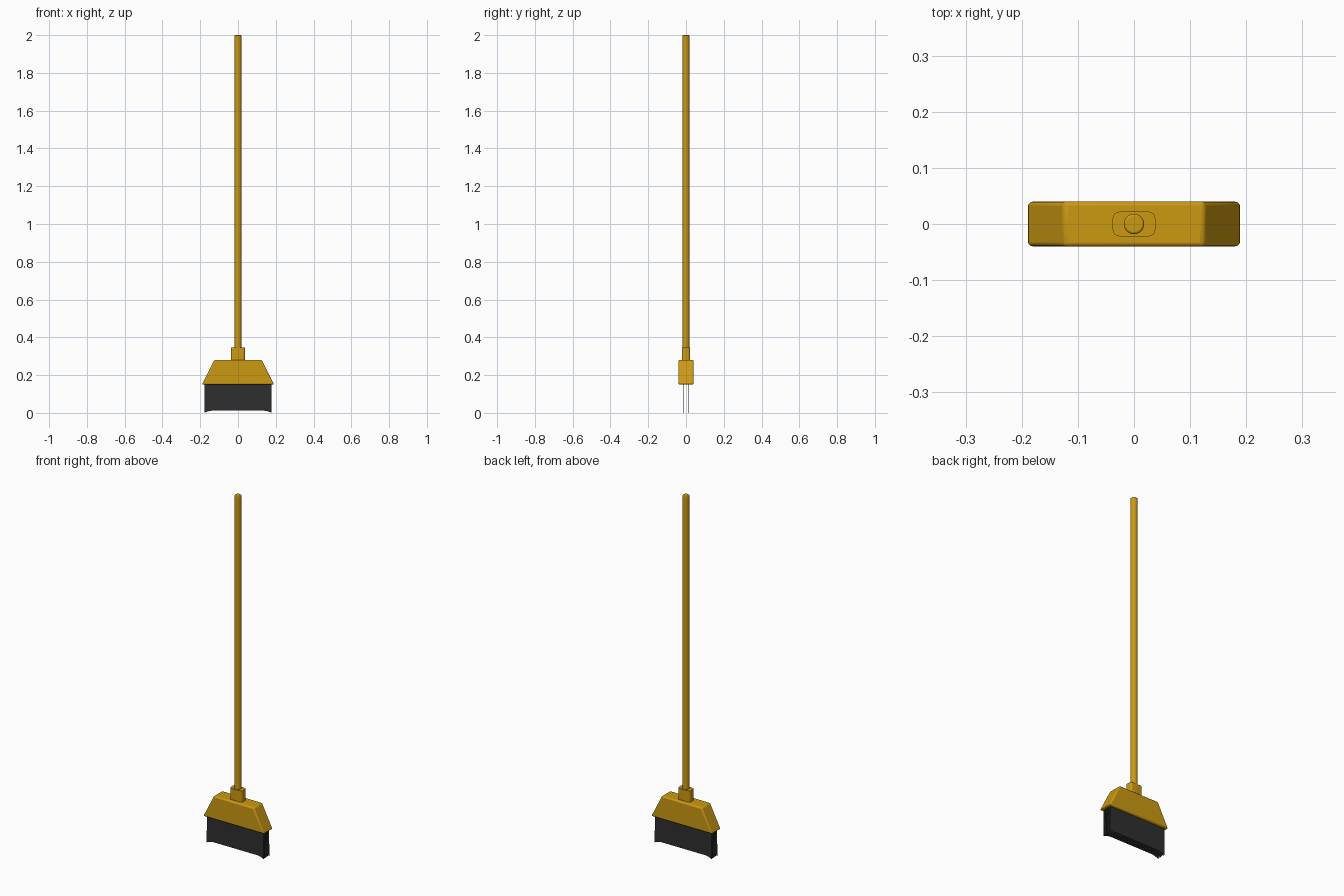
import bpy, bmesh, math

if "Cube" in bpy.data.objects:
    bpy.data.objects.remove(bpy.data.objects["Cube"])


def material(name, rgb):
    m = bpy.data.materials.new(name)
    m.diffuse_color = (*rgb, 1)
    m.use_nodes = True
    m.node_tree.nodes["Principled BSDF"].inputs["Base Color"].default_value = m.diffuse_color
    return m


YELLOW = material("golden yellow", (0.60, 0.32, 0.006))
DARK = material("charcoal", (0.028, 0.028, 0.028))


def extrude_profile(name, pts, mat, vec, place):
    """Face from 2D points, pushed along vec into a solid."""
    bm = bmesh.new()
    face = bm.faces.new([bm.verts.new(place(a, b)) for a, b in pts])
    out = bmesh.ops.extrude_face_region(bm, geom=[face])
    moved = [g for g in out["geom"] if isinstance(g, bmesh.types.BMVert)]
    bmesh.ops.translate(bm, verts=moved, vec=vec)
    bmesh.ops.recalc_face_normals(bm, faces=bm.faces[:])
    me = bpy.data.meshes.new(name)
    bm.to_mesh(me)
    bm.free()
    ob = bpy.data.objects.new(name, me)
    bpy.context.collection.objects.link(ob)
    me.materials.append(mat)
    return ob


def bevel(ob, width, segments=3, angle=30):
    mod = ob.modifiers.new("bevel", 'BEVEL')
    mod.width = width
    mod.segments = segments
    mod.limit_method = 'ANGLE'
    mod.angle_limit = math.radians(angle)


def smooth(ob, angle=35):
    bpy.ops.object.select_all(action='DESELECT')
    ob.select_set(True)
    bpy.context.view_layer.objects.active = ob
    bpy.ops.object.shade_smooth_by_angle(angle=math.radians(angle))


# Trapezoid head
head = extrude_profile("broom_head",
                       [(-.191, .15), (.191, .15), (.125, .281), (-.125, .281)],
                       YELLOW, (0, .08, 0), lambda x, z: (x, -.04, z))
bevel(head, .007)
smooth(head)

# Socket: rounded rectangle in plan
r, corners = .012, []
for i, (sx, sy) in enumerate([(1, 1), (-1, 1), (-1, -1), (1, -1)]):
    for k in range(5):
        a = math.radians(90 * i + 22.5 * k)
        corners.append((sx * (.038 - r) + r * math.cos(a),
                        sy * (.022 - r) + r * math.sin(a)))
socket = extrude_profile("handle_socket", corners, YELLOW, (0, 0, .075),
                         lambda x, y: (x, y, .27))
smooth(socket)

# Long round handle with a softened tip
bpy.ops.mesh.primitive_cylinder_add(vertices=32, radius=.018, depth=1.7,
                                    location=(0, 0, 1.15))
handle = bpy.context.object
handle.name = "handle"
handle.data.materials.append(YELLOW)
bevel(handle, .004)
smooth(handle)

# Thin bristle rows, a little longer at both ends
half = [(.176, .16), (.178, .06), (.178, 0), (.172, .003), (.155, .009), (.135, .012)]
sheet = half + [(-x, z) for x, z in reversed(half)]
rows, thick = 6, .0015
for i in range(rows):
    y = -.024 + .048 * i / (rows - 1)
    extrude_profile(f"bristle_row_{i + 1}", sheet, DARK, (0, thick, 0),
                    lambda x, z, y=y: (x, y - thick / 2, z))
